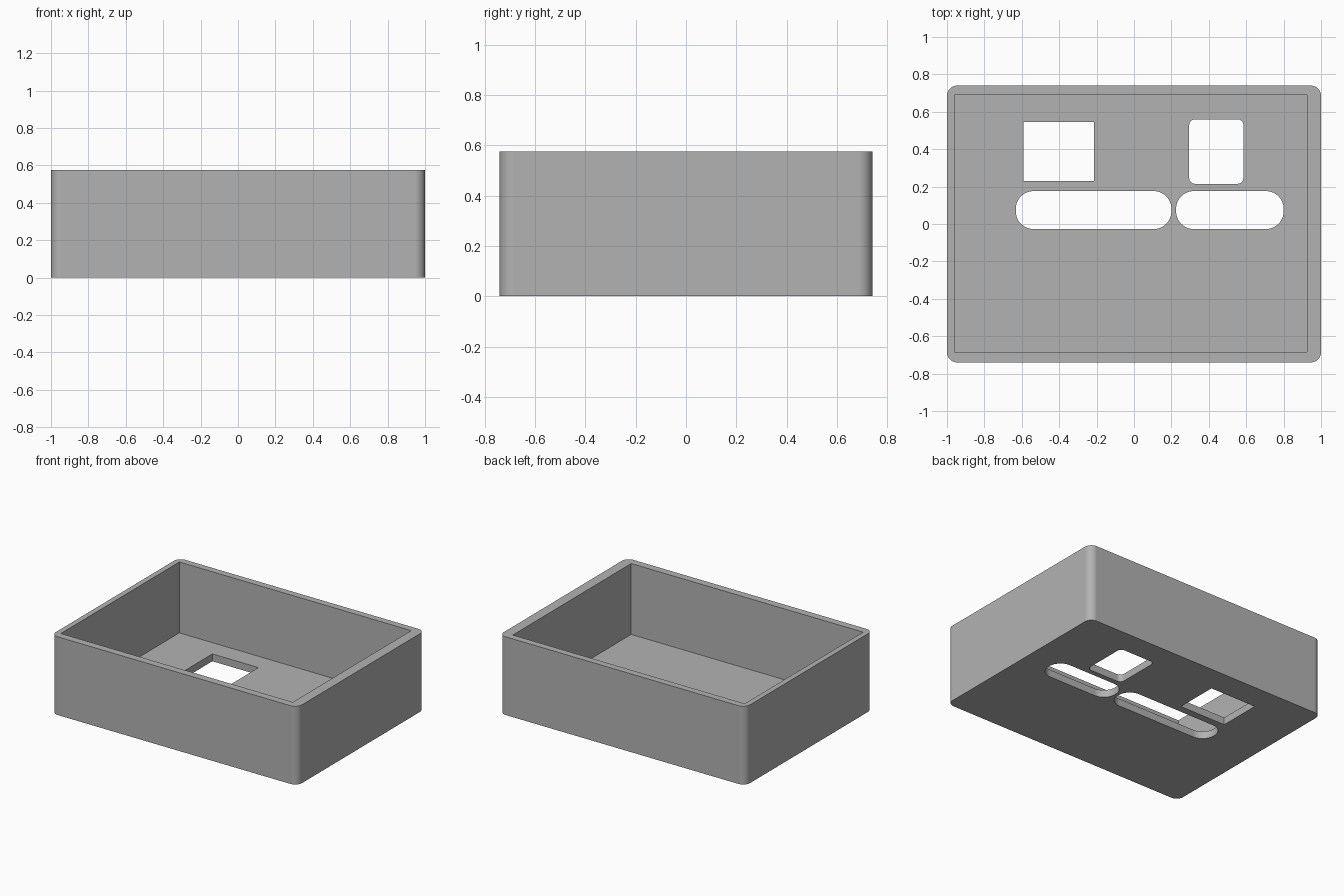
import bpy, bmesh, math

if "Cube" in bpy.data.objects:
    bpy.data.objects.remove(bpy.data.objects["Cube"], do_unlink=True)

HEIGHT, FLOOR = 0.575, 0.054

grey = bpy.data.materials.new("plain grey")
grey.use_nodes = True
colour = (0.45, 0.45, 0.45, 1)
grey.diffuse_color = colour
grey.node_tree.nodes["Principled BSDF"].inputs["Base Color"].default_value = colour


def outline(x0, x1, y0, y1, radius, steps=16):
    """Corner points of a rectangle, rounded if radius is above zero."""
    if radius == 0:
        return [(x1, y1), (x0, y1), (x0, y0), (x1, y0)]
    centres = outline(x0 + radius, x1 - radius, y0 + radius, y1 - radius, 0)
    points = []
    for quarter, (cx, cy) in enumerate(centres):
        for i in range(steps + 1):
            a = (quarter + i / steps) * math.pi / 2
            points.append((cx + radius * math.cos(a), cy + radius * math.sin(a)))
    return points


def slab(name, bounds, radius, z0, z1):
    """Upright prism over a rounded rectangle."""
    bm = bmesh.new()
    base = bm.faces.new([bm.verts.new((x, y, z0)) for x, y in outline(*bounds, radius)])
    top = bmesh.ops.extrude_face_region(bm, geom=[base])["geom"]
    bmesh.ops.translate(bm, vec=(0, 0, z1 - z0),
                        verts=[v for v in top if isinstance(v, bmesh.types.BMVert)])
    bmesh.ops.recalc_face_normals(bm, faces=bm.faces)
    mesh = bpy.data.meshes.new(name)
    bm.to_mesh(mesh)
    bm.free()
    mesh.materials.append(grey)
    ob = bpy.data.objects.new(name, mesh)
    bpy.context.scene.collection.objects.link(ob)
    return ob


# Outer shell with rounded upright corners
tray = slab("tray", (-1, 1, -0.74, 0.74), 0.055, 0, HEIGHT)

# Cavity and floor openings
cutters = [slab("cavity_cutter", (-0.96, 0.925, -0.685, 0.69), 0, FLOOR, HEIGHT + 0.2)]
openings = {
    "square_opening": ((-0.59, -0.215, 0.23, 0.545), 0),
    "rounded_opening": ((0.295, 0.585, 0.215, 0.56), 0.032),
    "long_slot": ((-0.632, 0.2, -0.027, 0.176), 0.095),
    "short_slot": ((0.225, 0.8, -0.027, 0.176), 0.095),
}
for name, (bounds, radius) in openings.items():
    cutters.append(slab(name + "_cutter", bounds, radius, -0.1, FLOOR + 0.1))

for cutter in cutters:
    cutter.hide_render = True
    cut = tray.modifiers.new(cutter.name, "BOOLEAN")
    cut.operation = "DIFFERENCE"
    cut.solver = "EXACT"
    cut.object = cutter

# Bake the cuts, then drop the cutters
bpy.context.view_layer.update()
depsgraph = bpy.context.evaluated_depsgraph_get()
cut_mesh = bpy.data.meshes.new_from_object(tray.evaluated_get(depsgraph))
tray.modifiers.clear()
tray.data = cut_mesh
for cutter in cutters:
    bpy.data.objects.remove(cutter, do_unlink=True)

# Smooth the rounded corners, keep the edges sharp
bpy.ops.object.select_all(action="DESELECT")
tray.select_set(True)
bpy.context.view_layer.objects.active = tray
bpy.ops.object.shade_smooth_by_angle(angle=math.radians(30))
weighted = tray.modifiers.new("even_shading", "WEIGHTED_NORMAL")
weighted.keep_sharp = True
